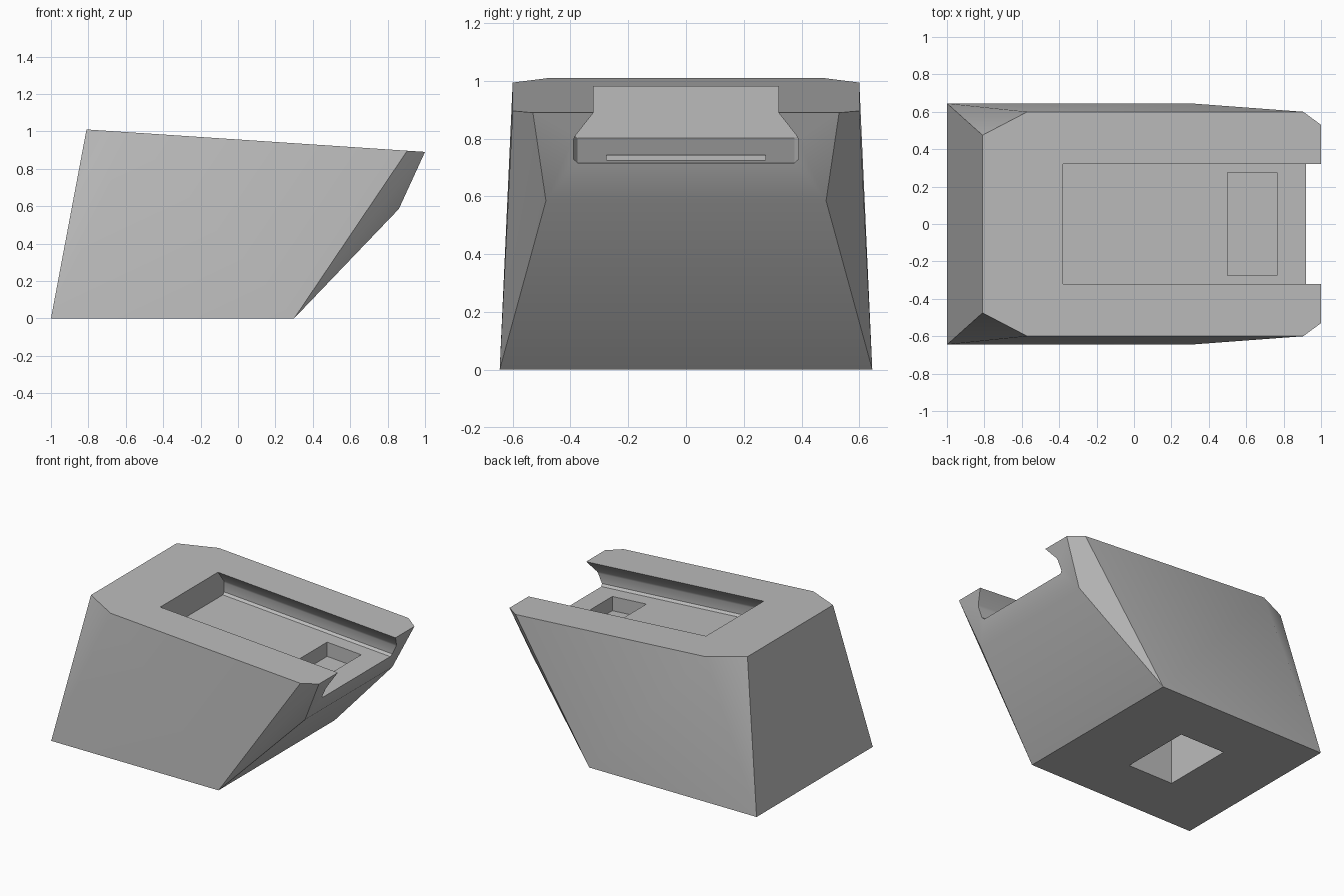
import bpy
import bmesh
from math import radians

if "Cube" in bpy.data.objects:
    bpy.data.objects.remove(bpy.data.objects["Cube"], do_unlink=True)

grey = bpy.data.materials.new("light grey plastic")
grey.use_nodes = True
colour = (0.5, 0.5, 0.5, 1)
grey.diffuse_color = colour
grey.node_tree.nodes["Principled BSDF"].inputs["Base Color"].default_value = colour


def top_z(x):
    """Height of the sloping top plane."""
    return 1.01 - 0.0663 * (x + 0.81)


def add_object(name, bm):
    bmesh.ops.recalc_face_normals(bm, faces=bm.faces[:])
    mesh = bpy.data.meshes.new(name)
    bm.to_mesh(mesh)
    bm.free()
    mesh.materials.append(grey)
    obj = bpy.data.objects.new(name, mesh)
    bpy.context.collection.objects.link(obj)
    return obj


def prism(name, ring_a, ring_b):
    """Solid between two matching outlines."""
    bm = bmesh.new()
    a = [bm.verts.new(p) for p in ring_a]
    b = [bm.verts.new(p) for p in ring_b]
    bm.faces.new(a)
    bm.faces.new(b)
    for i in range(len(a)):
        j = (i + 1) % len(a)
        bm.faces.new((a[i], a[j], b[j], b[i]))
    return add_object(name, bm)


def box_cutter(name, x0, x1, y, z0, z1):
    """Vertical pocket; z0 and z1 give the height at a given x."""
    corners = [(x0, -y), (x1, -y), (x1, y), (x0, y)]
    return prism(name, [(u, v, z0(u)) for u, v in corners],
                 [(u, v, z1(u)) for u, v in corners])


# Wedge body: half of the corners, mirrored across y
half = [(-1, 0.645, 0), (0.3, 0.645, 0), (-0.81, 0.475, top_z(-0.81)),
        (-0.57, 0.6, top_z(-0.57)), (0.905, 0.6, top_z(0.905)),
        (1, 0.53, top_z(1)), (0.86, 0.485, 0.585)]
bm = bmesh.new()
for x, y, z in half:
    for side in (-1, 1):
        bm.verts.new((x, side * y, z))
bmesh.ops.convex_hull(bm, input=bm.verts[:])
bmesh.ops.dissolve_limit(bm, angle_limit=radians(4),
                         verts=bm.verts[:], edges=bm.edges[:])
body = add_object("stand_body", bm)

# Undercut slide channel, open at the +x end (half width, depth below top)
profile = [(0.32, -0.1), (0.32, 0), (0.385, 0.085), (0.39, 0.1),
           (0.39, 0.165), (0.375, 0.18)]
outline = profile + [(-y, d) for y, d in reversed(profile)]
channel = prism("channel_cutter", *[
    [(x, y, top_z(x) - d) for y, d in outline] for x in (-0.38, 1.2)])

# Shallow connector pocket in the channel floor, and a hole in the base
pocket = box_cutter("pocket_cutter", 0.5, 0.765, 0.275,
                    lambda x: top_z(x) - 0.28, lambda x: top_z(x) - 0.15)
hole = box_cutter("base_hole_cutter", -0.525, -0.175, 0.256,
                  lambda x: -0.1, lambda x: 0.45)

bpy.context.view_layer.objects.active = body
for cutter in (channel, pocket, hole):
    cutter.hide_render = True
    mod = body.modifiers.new(cutter.name, "BOOLEAN")
    mod.operation = "DIFFERENCE"
    mod.solver = "EXACT"
    mod.object = cutter
    bpy.ops.object.modifier_apply(modifier=mod.name)
    bpy.data.objects.remove(cutter, do_unlink=True)

# Soft shading across shallow folds, crisp real edges
bpy.ops.object.select_all(action="DESELECT")
body.select_set(True)
bpy.ops.object.shade_smooth_by_angle(angle=radians(32))
